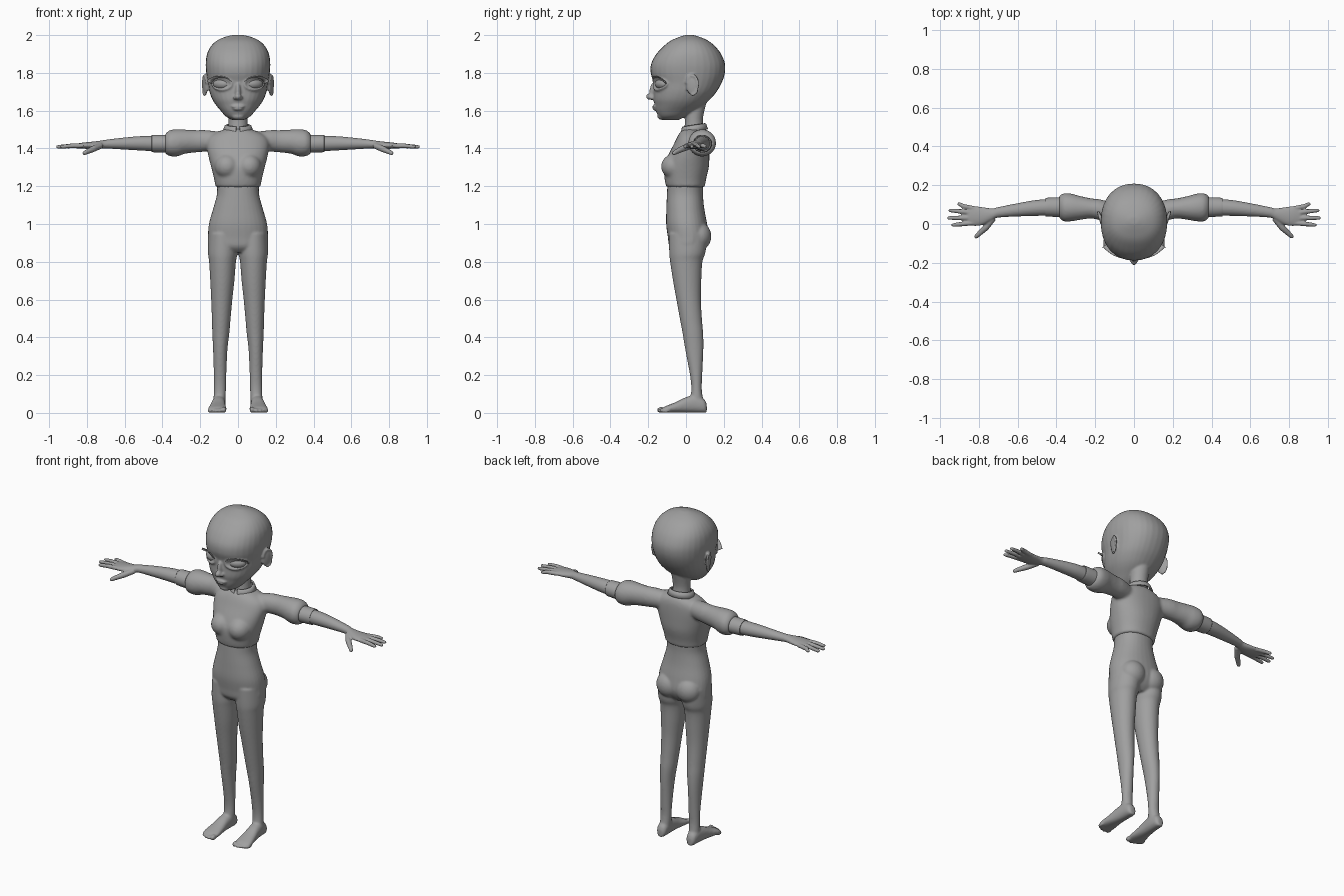
import bpy, bmesh, math
from mathutils import Vector, Matrix

GREY = bpy.data.materials.new("plain_grey")
GREY.diffuse_color = (0.35, 0.35, 0.35, 1)


def dense(rows, n=5):
    """Catmull-Rom refinement of a short list of sections."""
    out = []
    for i in range(len(rows) - 1):
        p = [rows[max(0, min(len(rows) - 1, i + k))] for k in (-1, 0, 1, 2)]
        for s in range(n):
            t = s / n
            out.append([0.5 * (2 * b + (c - a) * t + (2 * a - 5 * b + 4 * c - d) * t * t
                               + (3 * b - a - 3 * c + d) * t ** 3) for a, b, c, d in zip(*p)])
    return out + [list(rows[-1])]


def loft(bm, rings, p=2.0, seg=32):
    """Skin super-elliptic rings (centre, u, v) and cap both ends."""
    loops = []
    for c, u, v in rings:
        loop = []
        for k in range(seg):
            a = 2 * math.pi * k / seg
            ca, sa = math.cos(a), math.sin(a)
            f = lambda w: math.copysign(abs(w) ** (2 / p), w)
            loop.append(bm.verts.new(Vector(c) + Vector(u) * f(ca) + Vector(v) * f(sa)))
        loops.append(loop)
    for a, b in zip(loops, loops[1:]):
        for k in range(seg):
            bm.faces.new((a[k], a[(k + 1) % seg], b[(k + 1) % seg], b[k]))
    bm.faces.new(loops[0])
    bm.faces.new(loops[-1])


def upright(bm, rows, sx=1, p=2.0):      # rows: z, centre x, half width, y front, y back
    loft(bm, [((sx * cx, (f + b) / 2, z), (w, 0, 0), (0, (b - f) / 2, 0))
              for z, cx, w, f, b in dense(rows)], p)


def sideways(bm, rows, sx=1):            # rows: x, centre y, centre z, half y, half z
    loft(bm, [((sx * x, cy, cz), (0, ry, 0), (0, 0, rz)) for x, cy, cz, ry, rz in dense(rows)])


def tube(bm, pts, sx=1):                 # pts: x, y, z, radius
    pts = [(Vector((sx * x, y, z)), r) for x, y, z, r in pts]
    rings = []
    for i, (c, r) in enumerate(pts):
        d = (pts[min(i + 1, len(pts) - 1)][0] - pts[max(i - 1, 0)][0]).normalized()
        u = d.cross(Vector((0.1, 0.2, 1))).normalized()
        rings.append((c, u * r, d.cross(u) * r))
    loft(bm, rings, seg=12)


def blob(bm, c, r, sx=1, rz=0):          # ellipsoid, optionally turned about z
    m = (Matrix.Diagonal((sx, 1, 1, 1)) @ Matrix.Translation(c)
         @ Matrix.Rotation(math.radians(rz), 4, 'Z') @ Matrix.Diagonal((*r, 1)))
    bmesh.ops.create_uvsphere(bm, u_segments=28, v_segments=18, radius=1, matrix=m)


def finish(bm, name, voxel=0, smooth=0, thick=0):
    bmesh.ops.recalc_face_normals(bm, faces=bm.faces)
    me = bpy.data.meshes.new(name)
    bm.to_mesh(me)
    bm.free()
    for f in me.polygons:
        f.use_smooth = True
    me.materials.append(GREY)
    ob = bpy.data.objects.new(name, me)
    bpy.context.scene.collection.objects.link(ob)
    if voxel:                            # blend overlapping volumes into one skin
        m = ob.modifiers.new("blend", 'REMESH')
        m.mode, m.voxel_size, m.use_smooth_shade = 'VOXEL', voxel, True
        m = ob.modifiers.new("soften", 'SMOOTH')
        m.factor, m.iterations = 0.5, smooth
    if thick:
        ob.modifiers.new("thickness", 'SOLIDIFY').thickness = thick
    return ob


def face_y(x):                           # depth of the face at eye height
    return 0.0065 - 0.179 * max(0, 1 - (abs(x) / 0.16) ** 2.3) ** (1 / 2.3)


# Head with neck, ears, nose, lips and eyelids
bm = bmesh.new()
upright(bm, [(1.55, 0, .03, -.125, -.04), (1.57, 0, .065, -.145, 0), (1.60, 0, .092, -.16, .05),
             (1.63, 0, .117, -.166, .095), (1.66, 0, .136, -.172, .128), (1.70, 0, .151, -.172, .162),
             (1.75, 0, .16, -.173, .19), (1.80, 0, .168, -.187, .206), (1.85, 0, .171, -.184, .206),
             (1.90, 0, .164, -.157, .186), (1.94, 0, .144, -.12, .155), (1.97, 0, .113, -.082, .118),
             (1.99, 0, .07, -.036, .074), (2.001, 0, .025, .0, .035)], p=2.2)
upright(bm, [(1.45, 0, .06, -.02, .10), (1.5, 0, .052, -.01, .095),
             (1.56, 0, .05, -.005, .09), (1.65, 0, .055, -.01, .11)])
blob(bm, (0, -.176, 1.70), (.014, .017, .045))
blob(bm, (0, -.190, 1.674), (.018, .022, .017))
blob(bm, (0, -.163, 1.622), (.036, .016, .008))
blob(bm, (0, -.161, 1.609), (.028, .017, .008))
blob(bm, (0, -.130, 1.572), (.035, .022, .020))
for s in (1, -1):
    blob(bm, (.015, -.180, 1.668), (.011, .014, .010), s)
    blob(bm, (.172, .03, 1.735), (.010, .032, .052), s, -18)
    tube(bm, [(.177 + .009 * math.cos(a), .033 + .031 * math.cos(a), 1.735 + .052 * math.sin(a), .007)
              for a in [math.radians(d) for d in range(-100, 171, 18)]], s)
    tube(bm, [(x, face_y(x) - .001, 1.742 + .031 * math.sin(a), .006)
              for a in [math.radians(d) for d in range(0, 361, 15)]
              for x in [.085 + .052 * math.cos(a)]], s)
finish(bm, "head", .006, 3)

for s, side in ((1, "left"), (-1, "right")):
    # Eyeball
    bm = bmesh.new()
    blob(bm, (.083, -.124, 1.742), (.052, .035, .031), s, 29)
    finish(bm, side + "_eye")
    # Upper lashes, longer towards the outer corner
    bm = bmesh.new()
    prev = None
    for d in range(160, -6, -11):
        a = math.radians(d)
        x, z, g = .085 + .053 * math.cos(a), 1.743 + .033 * math.sin(a), 1 - d / 200
        y = face_y(x) - .004
        pair = [bm.verts.new((s * x, y, z)),
                bm.verts.new((s * (x + .025 * g * g), y - .017 * g, z + .014 * g))]
        if prev:
            bm.faces.new((prev[0], prev[1], pair[1], pair[0]))
        prev = pair
    finish(bm, side + "_eyelashes", thick=.003)

# Shirt: bodice and puffed sleeves
bm = bmesh.new()
upright(bm, [(1.195, 0, .119, -.105, .100), (1.235, 0, .126, -.113, .106), (1.30, 0, .142, -.116, .121),
             (1.36, 0, .157, -.096, .124), (1.42, 0, .166, -.066, .124), (1.46, 0, .152, -.047, .121),
             (1.487, 0, .11, -.03, .112), (1.505, 0, .06, -.01, .095)], p=2.2)
for s in (1, -1):
    blob(bm, (.058, -.062, 1.305), (.066, .070, .066), s)
    sideways(bm, [(.08, .05, 1.437, .05, .05), (.17, .072, 1.440, .054, .057), (.22, .08, 1.438, .052, .059),
                  (.28, .083, 1.436, .062, .064), (.32, .085, 1.430, .071, .072),
                  (.36, .086, 1.428, .073, .069), (.385, .087, 1.425, .058, .053)], s)
finish(bm, "shirt", .008, 8)

# Open collar around the neck
bm = bmesh.new()
prev = None
for d in range(-82, 263, 8):
    a = math.radians(d)
    front = max(0, -math.sin(a))
    row = []
    for r, drop in ((.062, 0), (.070, .004), (.082, .034 + .022 * front)):
        y = .042 + r * .92 * math.sin(a)
        row.append(bm.verts.new((r * math.cos(a), y, 1.525 + .15 * (y - .04) - drop)))
    if prev:
        for k in (0, 1):
            bm.faces.new((prev[k], prev[k + 1], row[k + 1], row[k]))
    prev = row
finish(bm, "collar", thick=.008)

for s, side in ((1, "left"), (-1, "right")):
    # Sleeve cuff
    bm = bmesh.new()
    sideways(bm, [(.375, .087, 1.425, .049, .046), (.38, .087, 1.425, .051, .047),
                  (.45, .087, 1.426, .048, .046), (.455, .087, 1.426, .044, .042)], s)
    finish(bm, side + "_cuff")
    # Forearm, palm, fingers and thumb
    bm = bmesh.new()
    sideways(bm, [(.40, .087, 1.425, .043, .042), (.50, .083, 1.427, .041, .039), (.60, .073, 1.426, .034, .032),
                  (.70, .06, 1.423, .027, .023), (.73, .05, 1.420, .030, .021), (.78, .041, 1.416, .046, .019),
                  (.82, .041, 1.415, .051, .016), (.85, .042, 1.413, .046, .013), (.862, .042, 1.412, .035, .010)], s)
    for y0, x1, y1 in ((.080, .91, .103), (.056, .955, .070), (.031, .962, .031), (.006, .94, -.005)):
        tube(bm, [(.82, y0, 1.414, .012), (.88, (y0 + y1) / 2, 1.414, .0125),
                  (x1 - .01, y1, 1.409, .010), (x1, y1, 1.408, .007)], s)
    tube(bm, [(.725, .03, 1.415, .016), (.765, -.02, 1.398, .017), (.80, -.052, 1.382, .013),
              (.815, -.066, 1.374, .011), (.82, -.071, 1.371, .006)], s)
    finish(bm, side + "_forearm_and_hand", .005, 3)

# Hips, legs and bare feet
bm = bmesh.new()
upright(bm, [(1.215, 0, .112, -.098, .092), (1.155, 0, .112, -.101, .090), (1.08, 0, .132, -.104, .097),
             (1.0, 0, .154, -.105, .112), (.93, 0, .159, -.096, .120), (.88, 0, .155, -.088, .100),
             (.85, 0, .11, -.06, .07)], p=2.2)
for s in (1, -1):
    blob(bm, (.066, .068, .935), (.075, .066, .075), s)
    upright(bm, [(.95, .08, .075, -.09, .115), (.85, .081, .078, -.089, .103), (.80, .082, .071, -.084, .087),
                 (.7, .083, .064, -.069, .081), (.6, .086, .056, -.051, .079), (.49, .089, .049, -.031, .085),
                 (.42, .091, .045, -.018, .091), (.335, .094, .038, -.004, .092), (.2, .095, .033, .021, .086),
                 (.12, .096, .032, .028, .084), (.05, .099, .032, .015, .095)], s)
    # Foot, as sections from heel to ball: y, centre x, half width, half height
    loft(bm, [((s * cx, y, h + .001), (w, 0, 0), (0, 0, h)) for y, cx, w, h in dense(
        [(.110, .100, .015, .022), (.095, .100, .029, .036), (.05, .101, .034, .046), (0, .104, .037, .041),
         (-.05, .107, .043, .029), (-.09, .109, .049, .021), (-.115, .109, .047, .016), (-.128, .108, .035, .011)])],
         p=2.3)
    for x, y, r in ((.074, -.132, .016), (.098, -.134, .012), (.119, -.128, .0115),
                    (.137, -.118, .011), (.151, -.106, .010)):
        blob(bm, (x, y, r), (r * .85, .022, r), s)
finish(bm, "legs_and_feet", .006, 6)
